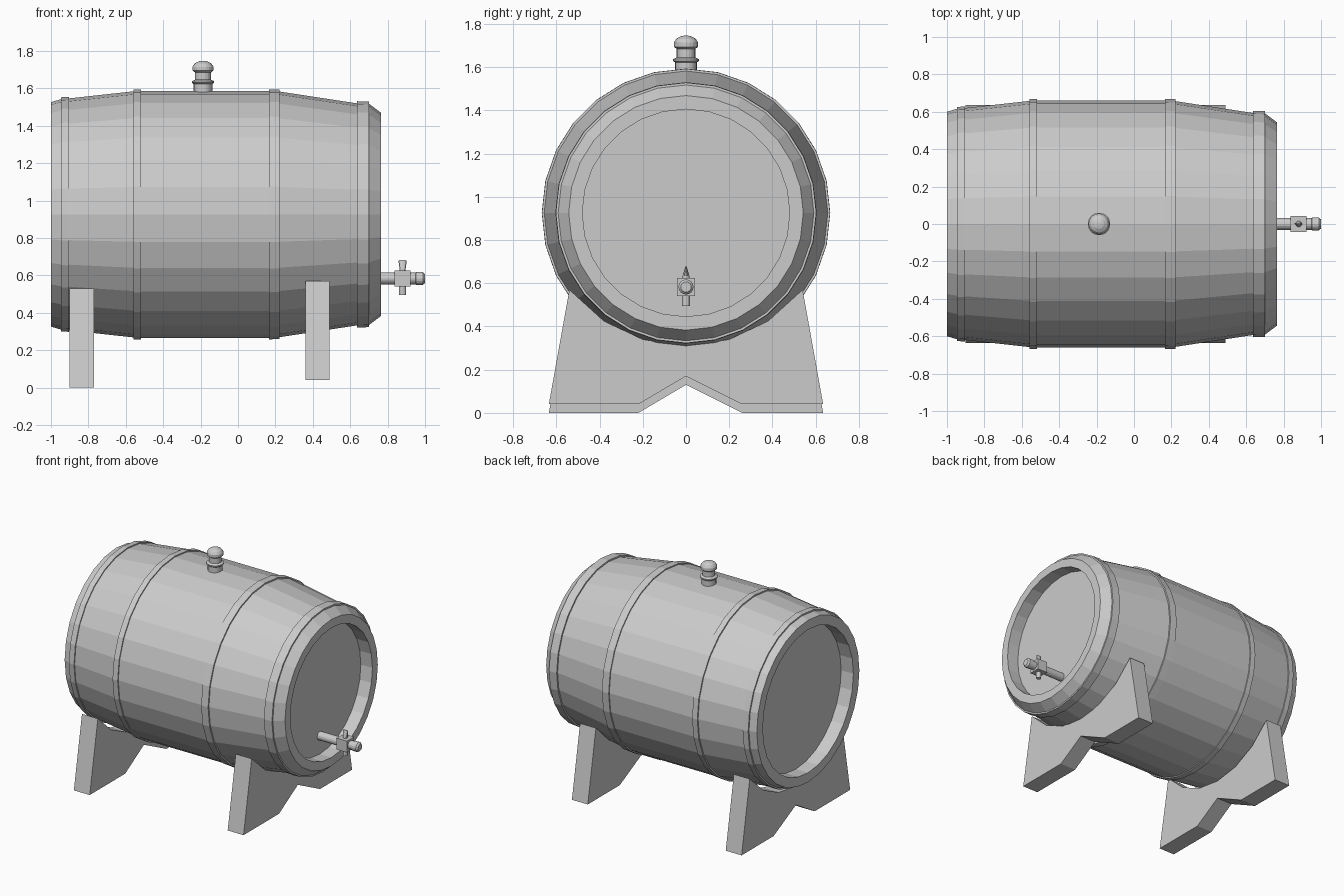
import bpy, bmesh, math
from mathutils import Matrix, Vector

if "Cube" in bpy.data.objects:
    bpy.data.objects.remove(bpy.data.objects["Cube"])

CZ = 0.926    # height of the barrel axis


def finish(name, bm):
    bmesh.ops.recalc_face_normals(bm, faces=bm.faces)
    mesh = bpy.data.meshes.new(name)
    bm.to_mesh(mesh)
    bm.free()
    ob = bpy.data.objects.new(name, mesh)
    bpy.context.collection.objects.link(ob)
    return ob


def lathe(name, profile, origin, axis, segs, closed=False):
    """Spin (distance along axis, radius) points around the x or z axis."""
    bm = bmesh.new()
    o = Vector(origin)
    rings = []
    for d, r in profile:
        ring = []
        for i in range(segs):
            a = 2 * math.pi * i / segs
            c, s = r * math.cos(a), r * math.sin(a)
            ring.append(bm.verts.new(o + Vector((d, c, s) if axis == 'x' else (c, s, d))))
        rings.append(ring)
    pairs = list(zip(rings, rings[1:]))
    if closed:
        pairs.append((rings[-1], rings[0]))
    else:
        bm.faces.new(rings[0])
        bm.faces.new(rings[-1])
    for a, b in pairs:
        for i in range(segs):
            j = (i + 1) % segs
            bm.faces.new((a[i], a[j], b[j], b[i]))
    return finish(name, bm)


# Barrel body with a recessed head at each end
lathe("barrel_body", [(-0.90, 0.53), (-1.0, 0.53), (-1.0, 0.60), (-0.95, 0.615),
                      (-0.54, 0.66), (0.20, 0.66), (0.64, 0.593), (0.70, 0.592),
                      (0.765, 0.543), (0.765, 0.48), (0.67, 0.48)],
      (0, 0, CZ), 'x', 28)

# Metal hoops: start x, end x, start radius, end radius
hoops = [(-0.947, -0.904, 0.626, 0.628), (-0.56, -0.518, 0.668, 0.668),
         (0.166, 0.222, 0.668, 0.667), (0.636, 0.70, 0.605, 0.603)]
for i, (x0, x1, r0, r1) in enumerate(hoops):
    lathe(f"hoop_{i + 1}", [(x0, r0 - 0.03), (x0, r0), (x1, r1), (x1, r1 - 0.03)],
          (0, 0, CZ), 'x', 28, closed=True)

# Bung on top
lathe("bung", [(1.56, 0.05), (1.622, 0.05), (1.63, 0.06), (1.638, 0.06), (1.646, 0.043),
               (1.685, 0.043), (1.695, 0.056), (1.715, 0.056), (1.732, 0.045),
               (1.743, 0.026), (1.747, 0.008)], (-0.187, 0, 0), 'z', 20)


# Cradle legs: notched board with a hollow for the barrel
def cradle(name, x0, x1, lift):
    outline = [(-0.635, 0), (-0.22, 0), (0, 0.13), (0.26, 0), (0.635, 0), (0.54, 0.53),
               (0.38, 0.385), (0.20, 0.30), (0, 0.27), (-0.20, 0.30), (-0.38, 0.385),
               (-0.54, 0.53)]
    bm = bmesh.new()
    face = bm.faces.new([bm.verts.new((x0, y, z + lift)) for y, z in outline])
    ext = bmesh.ops.extrude_face_region(bm, geom=[face])
    moved = [g for g in ext["geom"] if isinstance(g, bmesh.types.BMVert)]
    bmesh.ops.translate(bm, verts=moved, vec=(x1 - x0, 0, 0))
    if not any(len(f.verts) == 12 and abs(f.calc_center_median().x - x0) < 1e-5 for f in bm.faces):
        bm.faces.new([v for v in bm.verts if v not in moved])
    finish(name, bm)


cradle("back_cradle", -0.90, -0.77, 0)
cradle("tap_end_cradle", 0.36, 0.49, 0.04)

# Tap: pipe, square block, outlet and key
TX, TZ = 0.88, 0.583
lathe("tap_pipe", [(0.66, 0.031), (0.95, 0.031), (0.952, 0.035), (0.988, 0.035), (1.0, 0.024)],
      (0, 0, TZ), 'x', 16)
bm = bmesh.new()
bmesh.ops.create_cube(bm, size=1, matrix=Matrix.Translation((TX, 0, TZ))
                      @ Matrix.Diagonal((0.084, 0.084, 0.084, 1)))
finish("tap_block", bm)
lathe("tap_outlet", [(-0.088, 0.018), (0, 0.018)], (TX, 0, TZ), 'z', 12)
key = lathe("tap_key", [(0, 0.016), (0.05, 0.016), (0.094, 0.022), (0.098, 0.018)],
            (TX, 0, TZ), 'z', 12)
for v in key.data.vertices:    # pinch the key to a flat grip
    if v.co.z > TZ + 0.09:
        v.co.y *= 0.15
